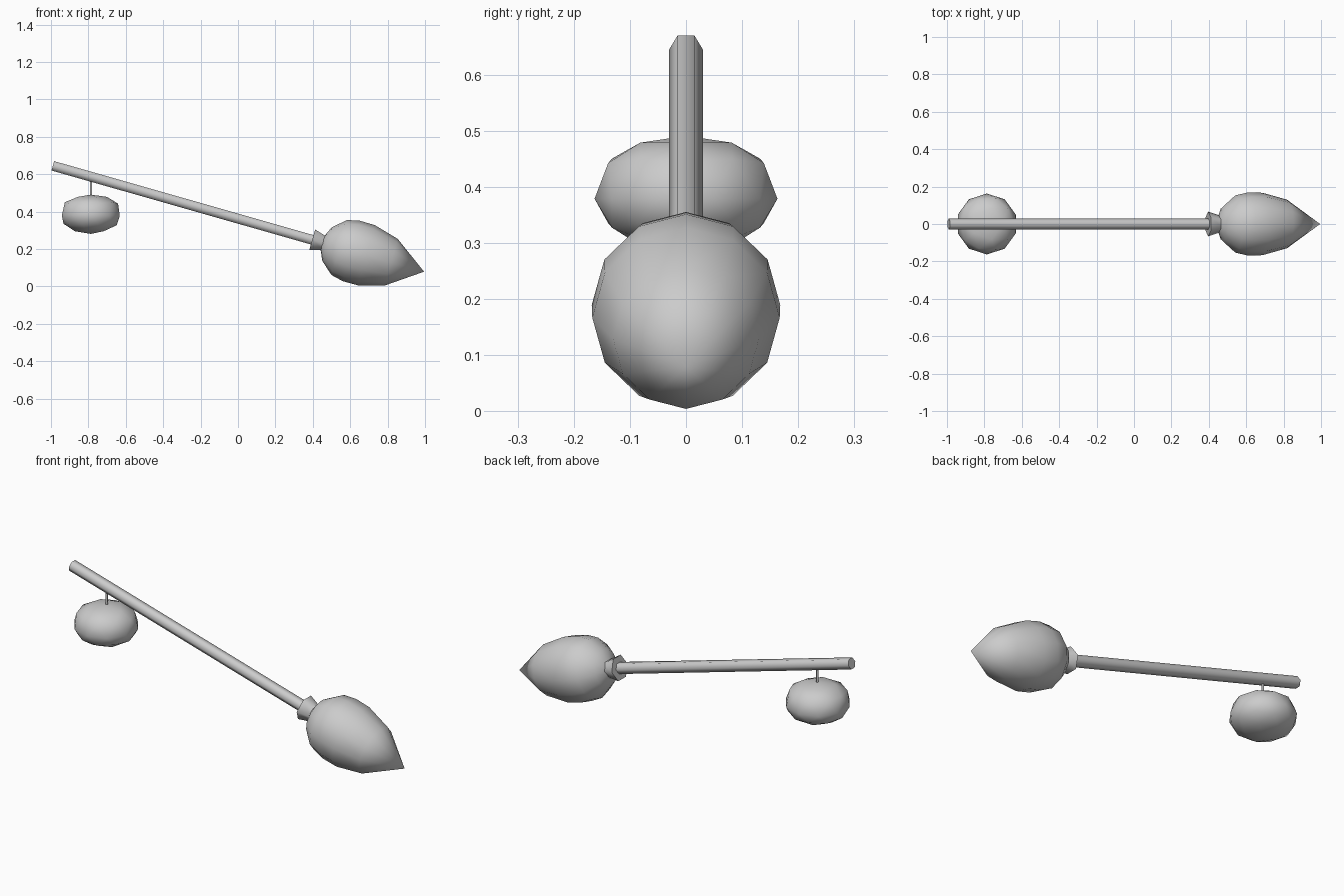
import bpy, bmesh, math
from mathutils import Vector, Matrix

if "Cube" in bpy.data.objects:
    bpy.data.objects.remove(bpy.data.objects["Cube"], do_unlink=True)

# Single grey material
GREY = (0.6, 0.6, 0.6, 1.0)
mat = bpy.data.materials.new("plain_grey")
mat.use_nodes = True
mat.diffuse_color = GREY
mat.node_tree.nodes["Principled BSDF"].inputs["Base Color"].default_value = GREY

# Broom axis, from the free handle end to the bristle tip
START = Vector((-0.99, 0, 0.645))
TIP = Vector((0.995, 0, 0.079))
ALONG = (TIP - START).normalized()
LENGTH = (TIP - START).length


def finish(bm, name, sharp_caps=True):
    bmesh.ops.recalc_face_normals(bm, faces=bm.faces)
    for f in bm.faces:
        f.smooth = True
    if sharp_caps:
        for f in bm.faces:
            if len(f.verts) > 4:
                f.smooth = False
                for e in f.edges:
                    e.smooth = False
    mesh = bpy.data.meshes.new(name)
    bm.to_mesh(mesh)
    bm.free()
    mesh.materials.append(mat)
    ob = bpy.data.objects.new(name, mesh)
    bpy.context.scene.collection.objects.link(ob)
    return ob


def turned(name, profile, sides, origin, axis, sharp_caps=True):
    """Revolve (distance, radius) pairs around an axis; a zero radius makes a point."""
    side = Vector((0, 1, 0))
    up = axis.cross(side)
    bm = bmesh.new()
    rings = []
    for dist, rad in profile:
        centre = origin + axis * dist
        if rad == 0:
            rings.append([bm.verts.new(centre)] * sides)
            continue
        angles = [math.tau * i / sides for i in range(sides)]
        rings.append([bm.verts.new(centre + (side * math.cos(a) + up * math.sin(a)) * rad)
                      for a in angles])
    for a, b in zip(rings, rings[1:]):
        for i in range(sides):
            j = (i + 1) % sides
            corners = list(dict.fromkeys((a[i], a[j], b[j], b[i])))
            bm.faces.new(corners)
    for ring, (_, rad) in ((rings[0], profile[0]), (rings[-1], profile[-1])):
        if rad > 0:
            bm.faces.new(ring)
    return finish(bm, name, sharp_caps)


# Broom parts along the slanted axis
turned("handle", [(0, 0.03), (1.48, 0.03)], 6, START, ALONG)
turned("collar", [(1.442, 0.066), (1.515, 0.042)], 6, START, ALONG)
turned("bristles",
       [(1.49, 0), (1.5, 0.04), (1.525, 0.094), (1.593, 0.153), (1.66, 0.168),
        (1.743, 0.167), (1.88, 0.13), (LENGTH, 0)],
       12, START, ALONG)

# Hanging cord
turned("cord", [(0, 0.006), (0.11, 0.006)], 6, Vector((-0.785, 0, 0.475)), Vector((0, 0, 1)))

# Squashed round gourd with a flattened top
bm = bmesh.new()
bmesh.ops.create_icosphere(bm, subdivisions=2, radius=1)
for v in bm.verts:
    x, y, z = v.co
    height = 0.112 * z ** 0.7 if z > 0 else 0.098 * z
    v.co = (0.163 * x, 0.163 * y, height)
bmesh.ops.translate(bm, verts=bm.verts, vec=(-0.787, 0, 0.379))
finish(bm, "gourd", sharp_caps=False)
